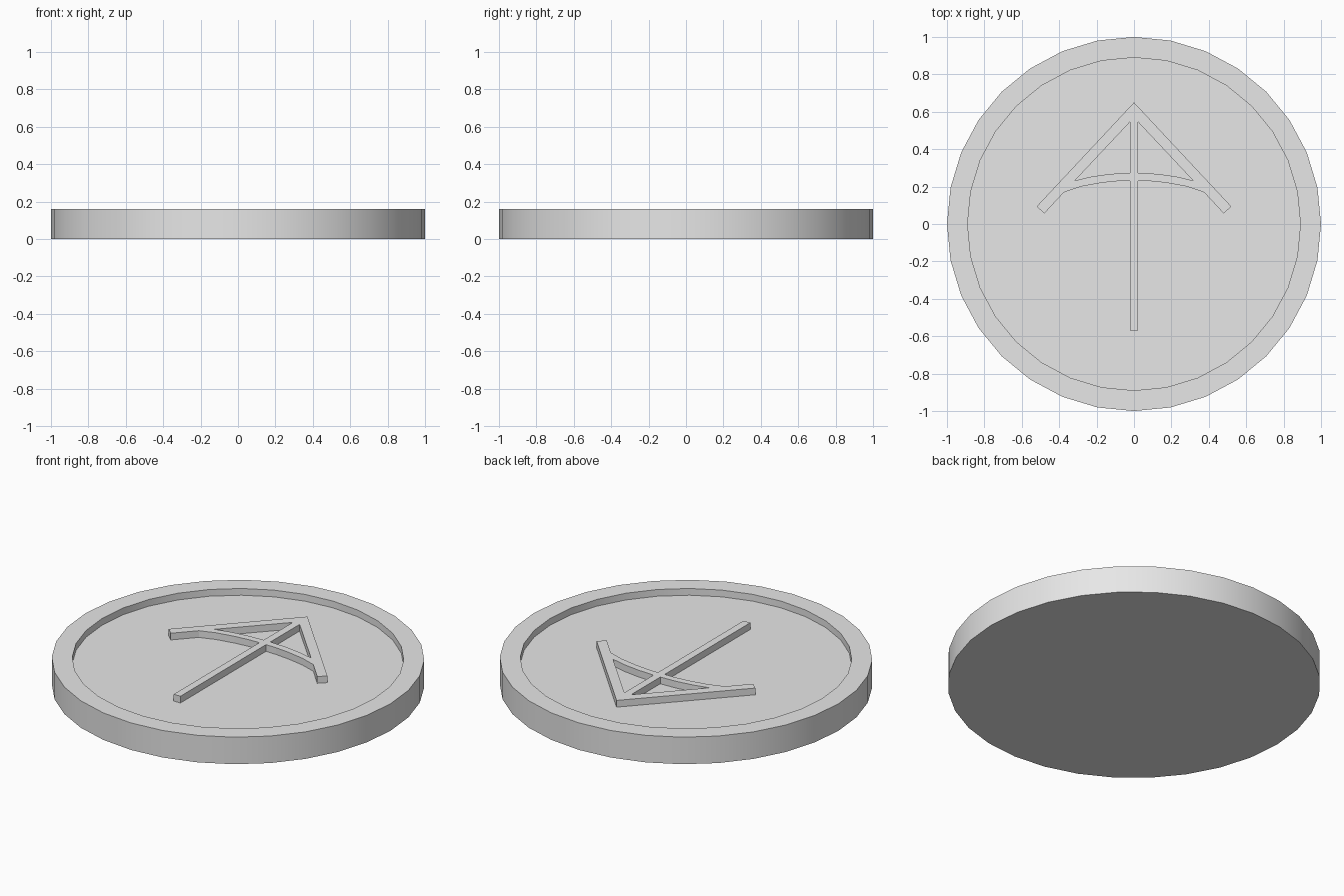
import bpy
import bmesh
from math import cos, sin, tau, radians

if "Cube" in bpy.data.objects:
    bpy.data.objects.remove(bpy.data.objects["Cube"], do_unlink=True)

SEGMENTS = 32
FLOOR, TOP = 0.12, 0.16

grey = bpy.data.materials.new("light grey")
grey.use_nodes = True
grey.diffuse_color = (0.8, 0.8, 0.8, 1)
grey.node_tree.nodes["Principled BSDF"].inputs["Base Color"].default_value = (0.8, 0.8, 0.8, 1)


def activate(obj):
    bpy.ops.object.select_all(action="DESELECT")
    obj.select_set(True)
    bpy.context.view_layer.objects.active = obj


# Round disc with a raised rim and recessed floor, lofted through rings
bm = bmesh.new()
rings = []
for radius, z in [(1, 0), (1, TOP), (0.89, TOP), (0.89, FLOOR)]:
    rings.append([bm.verts.new((radius * sin(tau * i / SEGMENTS),
                                radius * cos(tau * i / SEGMENTS), z))
                  for i in range(SEGMENTS)])
for low, high in zip(rings, rings[1:]):
    for i in range(SEGMENTS):
        j = (i + 1) % SEGMENTS
        bm.faces.new((low[i], low[j], high[j], high[i]))
bm.faces.new(rings[0])
bm.faces.new(rings[-1])
bmesh.ops.recalc_face_normals(bm, faces=bm.faces)
mesh = bpy.data.meshes.new("disc")
bm.to_mesh(mesh)
bm.free()
disc = bpy.data.objects.new("disc", mesh)
bpy.context.collection.objects.link(disc)
mesh.materials.append(grey)
activate(disc)
bpy.ops.object.shade_smooth_by_angle(angle=radians(30))


# Raised arrow: filled outline with two openings beside the shaft
def mirrored(points):
    return [(-x, y) for x, y in reversed(points)]


half_outline = [(0.52, 0.094), (0.48, 0.056), (0.375, 0.169), (0.284, 0.2),
                (0.177, 0.22), (0.09, 0.229), (0.022, 0.231), (0.022, -0.57)]
opening = [(0.022, 0.545), (0.316, 0.232), (0.225, 0.254),
           (0.123, 0.268), (0.022, 0.272)]
outline = [(0, 0.65)] + half_outline + mirrored(half_outline)

curve = bpy.data.curves.new("arrow", "CURVE")
curve.dimensions = "2D"
curve.fill_mode = "BOTH"
curve.extrude = 0.025
for points in (outline, opening, mirrored(opening)):
    spline = curve.splines.new("POLY")
    spline.points.add(len(points) - 1)
    for point, (x, y) in zip(spline.points, points):
        point.co = (x, y, 0, 1)
    spline.use_cyclic_u = True
curve.materials.append(grey)
arrow = bpy.data.objects.new("arrow", curve)
arrow.location.z = TOP - curve.extrude
bpy.context.collection.objects.link(arrow)
activate(arrow)
bpy.ops.object.convert(target="MESH")
bpy.ops.object.shade_flat()
